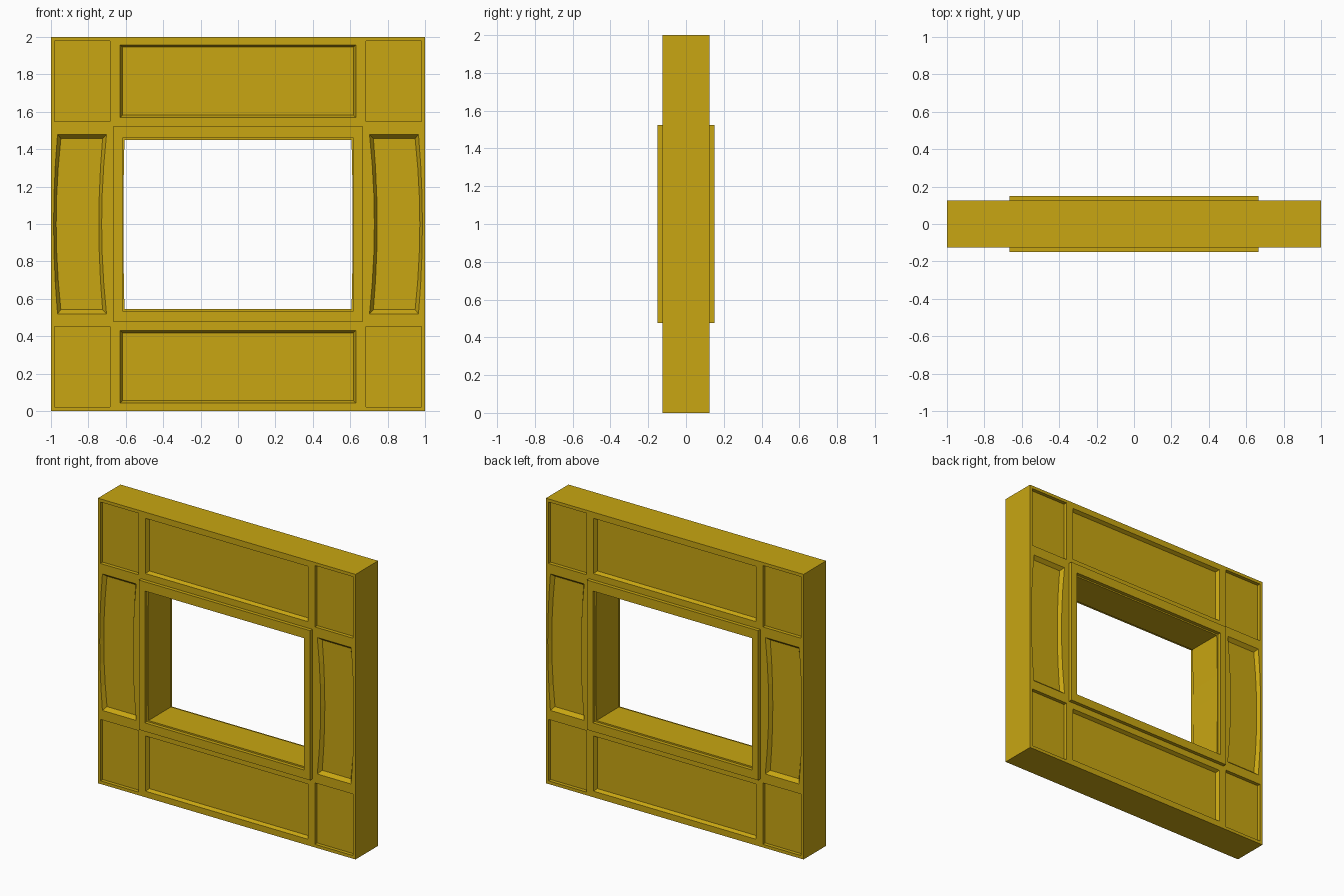
import bpy, bmesh

if "Cube" in bpy.data.objects:
    bpy.data.objects.remove(bpy.data.objects["Cube"])

WALL_Y, FRAME_Y, DEPTH = 0.125, 0.15, 0.025

gold = bpy.data.materials.new("gold_paint")
gold.diffuse_color = (0.58, 0.38, 0.006, 1)
gold.use_nodes = True
gold.node_tree.nodes["Principled BSDF"].inputs["Base Color"].default_value = gold.diffuse_color


def outline(x0, x1, z0, z1, bow0=0.0, bow1=0.0, steps=1):
    """Rectangle in XZ whose vertical sides can bow sideways."""
    def side(x, bow):
        pts = []
        for i in range(steps + 1):
            t = i / steps
            pts.append((x + bow * 4 * t * (1 - t), z0 + (z1 - z0) * t))
        return pts
    return side(x0, bow0) + side(x1, bow1)[::-1]


def loft(bm, layers):
    """Closed solid through (outline, y) layers."""
    rings = [[bm.verts.new((x, y, z)) for x, z in pts] for pts, y in layers]
    n = len(rings[0])
    for a, b in zip(rings, rings[1:]):
        for i in range(n):
            j = (i + 1) % n
            bm.faces.new((a[i], a[j], b[j], b[i]))
    bm.faces.new(rings[0])
    bm.faces.new(rings[-1][::-1])


def finish(name, bm):
    bmesh.ops.recalc_face_normals(bm, faces=bm.faces)
    me = bpy.data.meshes.new(name)
    bm.to_mesh(me)
    bm.free()
    ob = bpy.data.objects.new(name, me)
    me.materials.append(gold)
    bpy.context.collection.objects.link(ob)
    return ob


def flip(pts, sx, sz):
    return [(sx * x, 1 + sz * (z - 1)) for x, z in pts]


# Solid wall slab
bm = bmesh.new()
loft(bm, [(outline(-1, 1, 0, 2), -WALL_Y), (outline(-1, 1, 0, 2), WALL_Y)])
wall = finish("wall", bm)

# Cutters: window opening plus recessed panels on both faces
bm = bmesh.new()
hole = outline(-0.607, 0.607, 0.545, 1.45, -0.006, 0.006, 6)
loft(bm, [(hole, -0.3), (hole, 0.3)])


def recess(outer, inner, sy):
    loft(bm, [(outer, sy * 0.2), (outer, sy * WALL_Y), (inner, sy * (WALL_Y - DEPTH))])


corner = outline(0.685, 0.98, 1.547, 1.978)
long_out = outline(-0.63, 0.63, 1.57, 1.957)
long_in = outline(-0.618, 0.618, 1.582, 1.945)
side_out = outline(0.703, 0.965, 0.52, 1.478, 0.026, 0.021, 6)
side_in = outline(0.724, 0.947, 0.542, 1.457, 0.020, 0.025, 6)
for sy in (-1, 1):
    for sz in (-1, 1):
        recess(flip(long_out, 1, sz), flip(long_in, 1, sz), sy)
        for sx in (-1, 1):
            c = flip(corner, sx, sz)
            recess(c, c, sy)
    for sx in (-1, 1):
        recess(flip(side_out, sx, 1), flip(side_in, sx, 1), sy)
cutter = finish("panel_cutter", bm)
cutter.hide_render = True

mod = wall.modifiers.new("cut", 'BOOLEAN')
mod.operation = 'DIFFERENCE'
mod.solver = 'EXACT'
mod.object = cutter
bpy.context.view_layer.objects.active = wall
bpy.ops.object.modifier_apply(modifier="cut")
bpy.data.objects.remove(cutter)

# Raised window trim on each face
out = outline(-0.665, 0.665, 0.475, 1.525)
inn = outline(-0.618, 0.618, 0.535, 1.46)
for name, sy in (("front_window_trim", -1), ("back_window_trim", 1)):
    bm = bmesh.new()
    rings = [[bm.verts.new((x, sy * y, z)) for x, z in p]
             for p, y in ((out, WALL_Y), (out, FRAME_Y), (inn, FRAME_Y), (inn, WALL_Y))]
    for k in range(4):
        a, b = rings[k], rings[(k + 1) % 4]
        for i in range(4):
            j = (i + 1) % 4
            bm.faces.new((a[i], a[j], b[j], b[i]))
    finish(name, bm)
